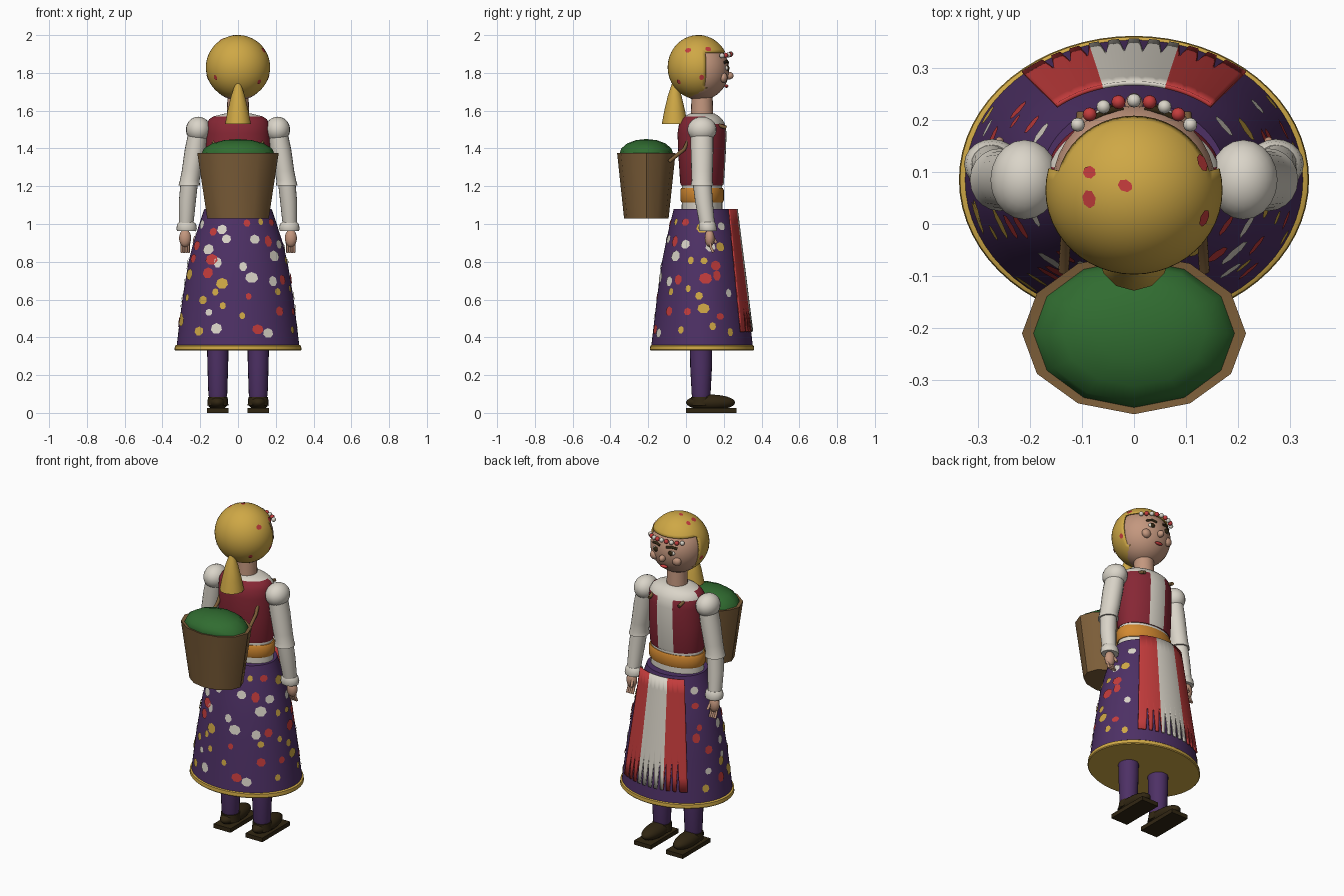
import bpy, bmesh, math, random
from mathutils import Vector, Matrix

cube = bpy.data.objects.get("Cube")
if cube:
    bpy.data.objects.remove(cube, do_unlink=True)
random.seed(4)


def material(name, *rgb):
    m = bpy.data.materials.new(name)
    m.use_nodes = True
    m.diffuse_color = (*rgb, 1)
    m.node_tree.nodes["Principled BSDF"].inputs["Base Color"].default_value = (*rgb, 1)
    return m


yellow = material("scarf yellow", .62, .39, .06)
purple = material("skirt purple", .075, .03, .13)
crimson = material("vest crimson", .24, .02, .035)
red = material("bright red", .55, .045, .045)
white = material("linen white", .7, .66, .58)
skin = material("skin", .55, .31, .21)
wicker = material("wicker brown", .2, .11, .04)
green = material("leaf green", .03, .15, .03)
dark = material("dark brown", .03, .019, .006)
orange = material("belt orange", .65, .25, .03)


def finish(name, bm, *mats, angle=40):
    me = bpy.data.meshes.new(name)
    bm.to_mesh(me)
    bm.free()
    for m in mats:
        me.materials.append(m)
    me.shade_smooth()
    me.set_sharp_from_angle(angle=math.radians(angle))
    ob = bpy.data.objects.new(name, me)
    bpy.context.scene.collection.objects.link(ob)
    return ob


def loft(name, rings, *mats, n=32, rule=None):
    """Join horizontal ellipses given as (x, y, z, rx, ry) and cap both ends."""
    bm = bmesh.new()
    loops = []
    for x, y, z, rx, ry in rings:
        turn = [math.tau * i / n for i in range(n)]
        loops.append([bm.verts.new((x + rx * math.sin(t), y + ry * math.cos(t), z)) for t in turn])
    for a, b in zip(loops, loops[1:]):
        for i in range(n):
            j = (i + 1) % n
            bm.faces.new((a[i], a[j], b[j], b[i]))
    bm.faces.new(loops[0])
    bm.faces.new(loops[-1])
    bmesh.ops.recalc_face_normals(bm, faces=bm.faces)
    if rule:
        for f in bm.faces:
            f.material_index = rule(f.calc_center_median())
    return finish(name, bm, *mats)


def ball(name, loc, size, mat, seg=20, drop=None):
    bm = bmesh.new()
    bmesh.ops.create_uvsphere(bm, u_segments=seg, v_segments=max(8, seg * 2 // 3), radius=1)
    bmesh.ops.transform(bm, verts=bm.verts, matrix=Matrix.Translation(loc) @ Matrix.Diagonal((*size, 1)))
    if drop:
        gone = [f for f in bm.faces if drop(f.calc_center_median())]
        bmesh.ops.delete(bm, geom=gone, context='FACES')
    return finish(name, bm, mat)


def tube(name, points, radius, mat):
    cu = bpy.data.curves.new(name, 'CURVE')
    cu.dimensions = '3D'
    cu.bevel_depth = radius
    cu.use_fill_caps = True
    sp = cu.splines.new('POLY')
    sp.points.add(len(points) - 1)
    for p, co in zip(sp.points, points):
        p.co = (*co, 1)
    cu.materials.append(mat)
    ob = bpy.data.objects.new(name, cu)
    bpy.context.scene.collection.objects.link(ob)


CY = .085  # depth of the body axis

# Skirt with hem
SKIRT = [(.345, .326, .27), (.6, .295, .24), (.8, .262, .212), (.9, .237, .192), (1, .205, .17), (1.08, .178, .15)]
loft("skirt", [(0, CY, *r) for r in SKIRT], purple, n=64)
hem = [(.33, .332, .272), (.335, .336, .276), (.355, .334, .274), (.36, .325, .268)]
loft("skirt_hem", [(0, CY, *r) for r in hem], yellow, n=64)


def skirt_point(t, z):
    for (za, xa, ya), (zb, xb, yb) in zip(SKIRT, SKIRT[1:]):
        if za <= z <= zb:
            k = (z - za) / (zb - za)
            rx, ry = xa + k * (xb - xa), ya + k * (yb - ya)
            normal = Vector((math.sin(t) / rx, math.cos(t) / ry, 0)).normalized()
            normal.z = (ya - yb) / (zb - za)
            return Vector((rx * math.sin(t), CY + ry * math.cos(t), z)), normal.normalized()


# Painted flowers around the skirt, leaving the apron clear
def add_spot(bm, co, normal, radius, index):
    turn = normal.to_track_quat('Z', 'Y').to_matrix().to_4x4()
    shape = Matrix.Diagonal((radius * random.uniform(.75, 1.2), radius, 1, 1))
    before = set(bm.faces)
    bmesh.ops.create_circle(bm, cap_ends=True, segments=7, radius=1,
                            matrix=Matrix.Translation(co + normal * .004) @ turn @ shape)
    for f in set(bm.faces) - before:
        f.material_index = index


bm = bmesh.new()
for row in range(7):
    for col in range(10):
        t = math.radians(48 + 26.5 * (col + random.uniform(.1, .9)))
        z = .42 + .087 * (row + random.uniform(0, .8))
        add_spot(bm, *skirt_point(t, z), random.uniform(.018, .032), random.randrange(3))
finish("skirt_flowers", bm, yellow, white, red)

# Striped apron with a pointed fringe
bm = bmesh.new()
COLS = 48
bmesh.ops.create_grid(bm, x_segments=COLS, y_segments=8, size=1)
for f in bm.faces:
    f.material_index = int(abs(f.calc_center_median().x) < .37)
for v in bm.verts:
    u, k = v.co.x, (1 - v.co.y) / 2
    gap = round((u + 1) / 2 * COLS) % 4 == 2 and abs(u) < .8
    z = 1.08 - k * (.47 if gap else .65)
    k = (1.08 - z) / .65
    t = math.radians(40) * u
    v.co = ((.232 + .1 * k) * math.sin(t), CY + (.185 + .082 * k) * math.cos(t), z)
bmesh.ops.recalc_face_normals(bm, faces=bm.faces)
apron = finish("apron", bm, red, white)
solid = apron.modifiers.new("thickness", 'SOLIDIFY')
solid.thickness = .008
solid.offset = 0

# Torso: shirt, belt, vest with a white front panel and yoke
loft("shirt_waist", [(0, CY, 1.06, .165, .108), (0, CY, 1.23, .16, .106)], white)
belt = [(1.115, .168, .11), (1.125, .174, .115), (1.18, .174, .115), (1.19, .168, .11)]
loft("belt", [(0, CY, *r) for r in belt], orange)


def vest_colour(c):
    front = c.y > CY + .02
    return int(front and (abs(c.x) < .052 or c.z > 1.54) or c.z > 1.572)


vest = [(1.205, .162, .112), (1.22, .167, .116), (1.36, .17, .125), (1.48, .17, .13),
        (1.53, .166, .122), (1.555, .152, .106), (1.57, .13, .09), (1.585, .07, .065)]
loft("vest", [(0, CY, *r) for r in vest], crimson, white, n=60, rule=vest_colour)
loft("neck", [(0, CY, 1.56, .06, .06), (0, CY, 1.7, .055, .055)], skin, n=20)

# Head, headscarf and its tail
ball("head", (0, .075, 1.815), (.157, .153, .16), skin, seg=32)
scarf = ball("headscarf", (0, .065, 1.83), (.17, .162, .17), yellow, seg=48,
             drop=lambda c: c.y > .105 and c.z < 1.915)
wrap = scarf.modifiers.new("thickness", 'SOLIDIFY')
wrap.thickness = .008
tail = [(1.53, .068, .068), (1.6, .055, .055), (1.68, .036, .036), (1.75, .012, .012)]
loft("scarf_tail", [(0, -.06, *r) for r in tail], yellow, n=12)
bm = bmesh.new()
for x, y, z in [(-.5, .2, .84), (-.1, .05, 1), (-.5, -.1, .85), (.75, .3, .55), (.75, -.3, .5),
                (-.9, .1, -.3), (.9, .1, -.3), (-.65, -.6, -.3), (.65, -.6, -.45)]:
    normal = Vector((x, y, z)).normalized()
    add_spot(bm, Vector((0, .065, 1.83)) + normal * .167, normal, .015, 0)
finish("scarf_flowers", bm, red)

# Face
ball("nose", (0, .228, 1.785), (.018, .024, .02), skin, seg=14)
ball("mouth", (0, .214, 1.73), (.026, .01, .009), red, seg=14)
for side, x in (("left", 1), ("right", -1)):
    ball(side + "_cheek", (x * .075, .197, 1.775), (.028, .022, .027), skin, seg=14)
    ball(side + "_eye_white", (x * .05, .213, 1.825), (.024, .012, .014), white, seg=14)
    ball(side + "_iris", (x * .05, .221, 1.825), (.015, .009, .014), dark, seg=14)
    tube(side + "_eyebrow", [(x * .022, .222, 1.855), (x * .05, .217, 1.862), (x * .08, .2, 1.853)], .007, dark)

# Beaded forehead band
for i in range(9):
    t = math.radians(11.5 * (i - 4))
    ball("forehead_bead", (.15 * math.sin(t), .085 + .152 * math.cos(t), 1.9 - .012 * abs(math.sin(t))),
         (.0135,) * 3, red if i % 2 else white, seg=12)

# Arms, hands, legs and shoes
for side, x in (("left", 1), ("right", -1)):
    ball(side + "_sleeve_puff", (x * .21, CY, 1.5), (.066, .077, .068), white)
    upper = [(.205, CY, 1.52, .05, .06), (.225, CY, 1.4, .056, .06), (.245, CY, 1.28, .053, .057),
             (.256, CY, 1.23, .052, .055), (.258, CY, 1.205, .057, .06)]
    lower = [(.258, CY, 1.22, .046, .05), (.268, .095, 1.12, .045, .047), (.275, .113, .99, .038, .04)]
    cuff = [(.272, .116, .962, .05, .045), (.272, .115, .975, .054, .048), (.272, .113, 1.0, .05, .045),
            (.273, .112, 1.01, .04, .04)]
    for part, rings in (("upper_sleeve", upper), ("lower_sleeve", lower), ("cuff", cuff)):
        loft(f"{side}_{part}", [(x * r[0], *r[1:]) for r in rings], white, n=20)
    ball(side + "_hand", (x * .28, .125, .925), (.032, .026, .047), skin, seg=16)
    for i in range(4):
        fx = x * (.262 + .012 * i)
        tube(side + "_finger", [(fx, .125, .91), (fx, .132, .875), (fx, .145, .85)], .007, skin)
    tube(side + "_thumb", [(x * .265, .14, .935), (x * .258, .16, .9)], .008, skin)

    leg = [(.08, .046, .046), (.1, .05, .05), (.25, .055, .058), (.42, .058, .06)]
    loft(side + "_leg", [(x * .107, .08, *r) for r in leg], purple, n=20)
    ball(side + "_shoe", (x * .108, .13, .055), (.054, .13, .042), dark)
    loft(side + "_ankle_band", [(x * .107, .08, .04, .056, .06), (x * .107, .08, .085, .052, .054)], dark, n=16)
    bm = bmesh.new()
    bmesh.ops.create_cube(bm, size=1, matrix=Matrix.Translation((x * .108, .134, .0125))
                          @ Matrix.Diagonal((.114, .268, .025, 1)))
    finish(side + "_sole", bm, dark)

    # Carrying strap over the shoulder
    path = [(.135, -.09, 1.33), (.13, -.01, 1.395), (.12, .04, 1.5), (.11, .12, 1.54), (.1, .213, 1.51)]
    tube(side + "_strap", [(x * p[0], *p[1:]) for p in path], .01, wicker)

# Back basket filled with greens
basket = [(1.03, .163, .118), (1.36, .213, .153), (1.375, .215, .155), (1.372, .19, .14)]
loft("basket", [(0, -.21, *r) for r in basket], wicker, n=12)
ball("basket_greens", (0, -.21, 1.37), (.194, .143, .08), green, seg=12)
